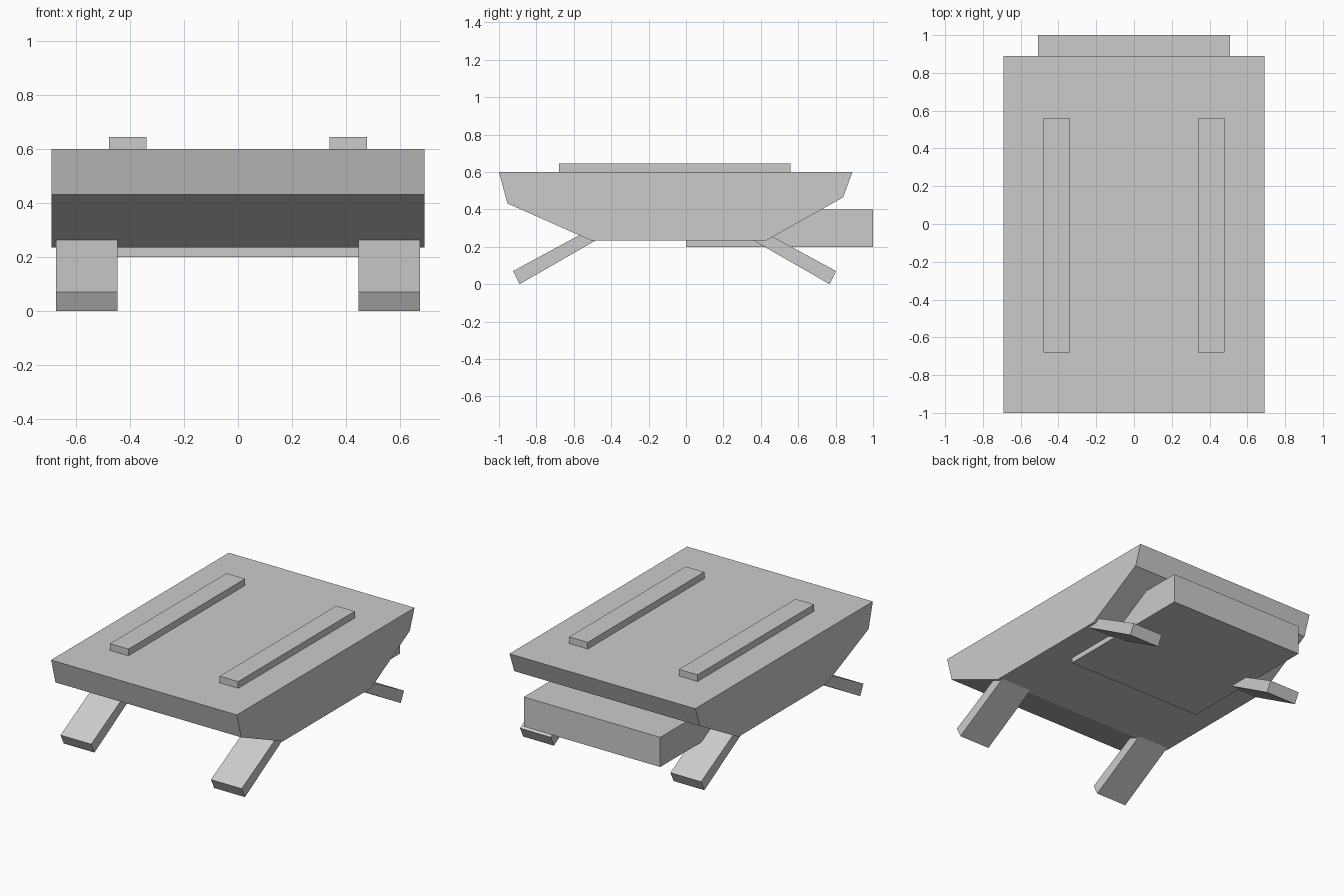
import bpy
import bmesh

cube = bpy.data.objects.get("Cube")
if cube:
    bpy.data.objects.remove(cube, do_unlink=True)

grey = bpy.data.materials.new("light_grey")
grey.use_nodes = True
colour = (0.6, 0.6, 0.6, 1)
grey.diffuse_color = colour
grey.node_tree.nodes["Principled BSDF"].inputs["Base Color"].default_value = colour


def extrude_profile(name, profile, x0, x1):
    """Extrude a closed (y, z) outline from x0 to x1."""
    bm = bmesh.new()
    face = bm.faces.new([bm.verts.new((x0, y, z)) for y, z in profile])
    moved = bmesh.ops.extrude_face_region(bm, geom=[face])["geom"]
    verts = [v for v in moved if isinstance(v, bmesh.types.BMVert)]
    bmesh.ops.translate(bm, verts=verts, vec=(x1 - x0, 0, 0))
    bmesh.ops.recalc_face_normals(bm, faces=bm.faces)
    mesh = bpy.data.meshes.new(name)
    bm.to_mesh(mesh)
    bm.free()
    mesh.materials.append(grey)
    obj = bpy.data.objects.new(name, mesh)
    bpy.context.collection.objects.link(obj)
    return obj


def box_profile(y0, y1, z0, z1):
    return [(y0, z0), (y1, z0), (y1, z1), (y0, z1)]


# Hull with sloping bow and stern
hull = [(-1, 0.6), (-0.955, 0.432), (-0.51, 0.235),
        (0.43, 0.235), (0.84, 0.464), (0.89, 0.6)]
extrude_profile("hull", hull, -0.692, 0.692)

# Block under the rear
extrude_profile("rear_block", box_profile(0, 1, 0.2, 0.4), -0.508, 0.508)

# Splayed legs, mirrored front to back about their shared centre
leg = [(-0.89, 0), (-0.925, 0.07), (-0.47, 0.317), (-0.434, 0.262)]
leg_centre = -0.061
back_leg = [(2 * leg_centre - y, z) for y, z in leg]

for side, sign in (("left", 1), ("right", -1)):
    for end, outline in (("front", leg), ("back", back_leg)):
        extrude_profile(f"{end}_{side}_leg", outline, sign * 0.446, sign * 0.675)
    # Raised rail on the deck
    extrude_profile(f"{side}_rail", box_profile(-0.68, 0.56, 0.6, 0.645),
                    sign * 0.34, sign * 0.478)
